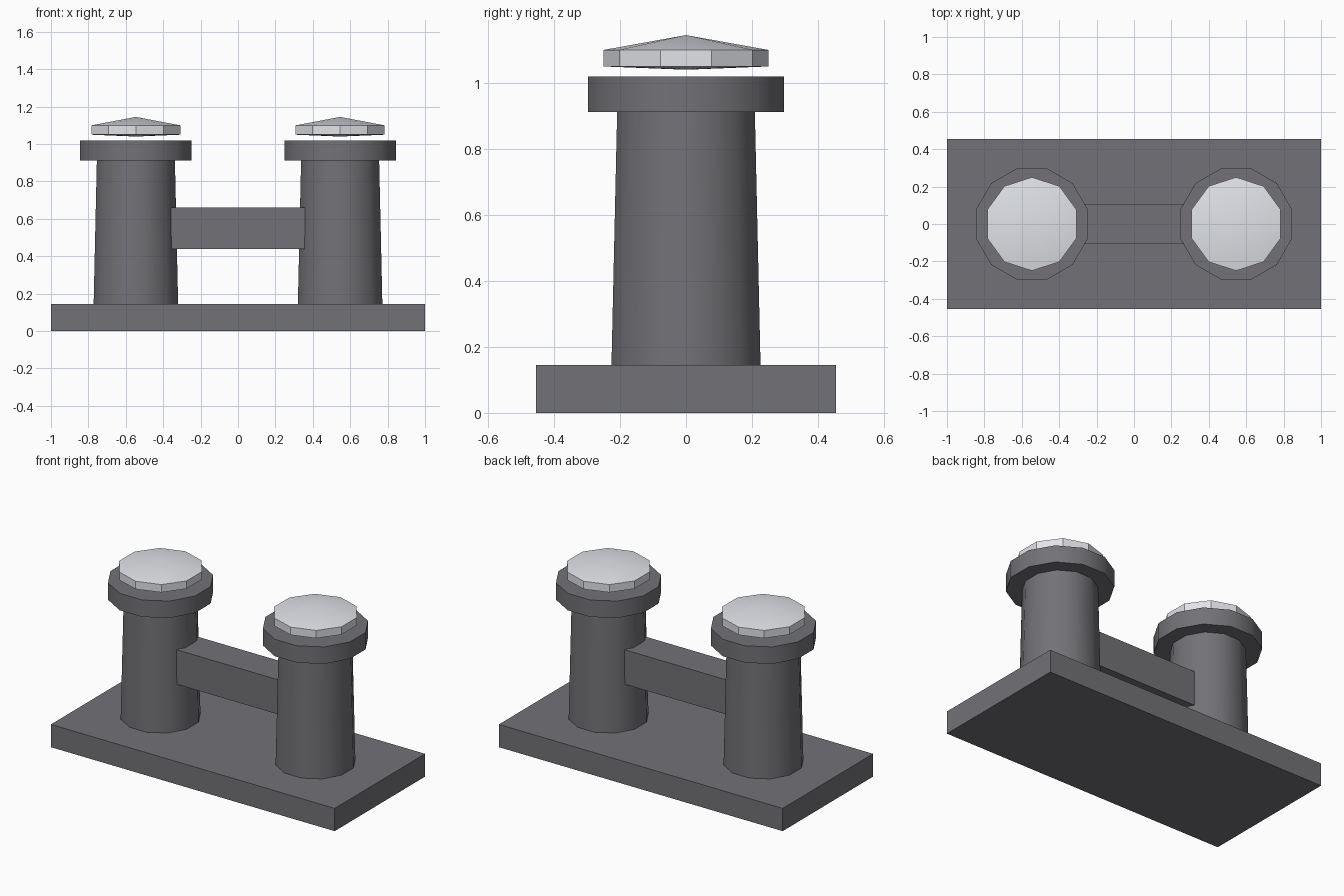
import bpy
from math import pi, sin, cos

if "Cube" in bpy.data.objects:
    bpy.data.objects.remove(bpy.data.objects["Cube"])


def material(name, rgb):
    m = bpy.data.materials.new(name)
    m.diffuse_color = (*rgb, 1)
    m.use_nodes = True
    m.node_tree.nodes["Principled BSDF"].inputs["Base Color"].default_value = m.diffuse_color
    return m


iron = material("dark_iron", (0.17, 0.17, 0.185))
pale = material("pale_cap", (0.75, 0.77, 0.81))


def box(name, size, z0):
    bpy.ops.mesh.primitive_cube_add(size=1, location=(0, 0, z0 + size[2] / 2))
    o = bpy.context.object
    o.name = name
    o.scale = size
    bpy.ops.object.transform_apply(location=False, rotation=False, scale=True)
    o.data.materials.append(iron)


def lathe(name, x, profile, sides, start, mat):
    """Revolve (radius, z) points; radius 0 makes a single pole vertex."""
    verts, rings, faces = [], [], []
    for r, z in profile:
        n = sides if r else 1
        rings.append([len(verts) + i for i in range(n)])
        verts += [(r * cos(start + 2 * pi * i / sides),
                   r * sin(start + 2 * pi * i / sides), z) for i in range(n)]
    for a, b in zip(rings, rings[1:]):
        for i in range(sides):
            j = (i + 1) % sides
            quad = [a[i % len(a)], a[j % len(a)], b[j % len(b)], b[i % len(b)]]
            faces.append(list(dict.fromkeys(quad)))
    if len(rings[0]) > 1:
        faces.append(rings[0][::-1])
    if len(rings[-1]) > 1:
        faces.append(rings[-1])
    me = bpy.data.meshes.new(name)
    me.from_pydata(verts, [], faces)
    o = bpy.data.objects.new(name, me)
    o.location.x = x
    bpy.context.collection.objects.link(o)
    me.materials.append(mat)
    bpy.ops.object.select_all(action='DESELECT')
    o.select_set(True)
    bpy.context.view_layer.objects.active = o
    bpy.ops.object.shade_smooth_by_angle(angle=pi * 35 / 180)


# Base plate and crossbar
box("base_plate", (2, 0.91, 0.145), 0)
box("crossbar", (0.715, 0.216, 0.22), 0.44)

# Two posts with collars and floating caps
for side, x in (("left", -0.546), ("right", 0.546)):
    lathe(side + "_post", x, [(0.234, 0.14), (0.216, 0.915)], 12, pi / 12, iron)
    lathe(side + "_collar", x, [(0.308, 0.912), (0.308, 1.02)], 12, pi / 12, iron)
    lathe(side + "_cap", x, [(0, 1.04), (0.25, 1.05), (0.25, 1.1), (0, 1.145)],
          10, pi / 2, pale)
